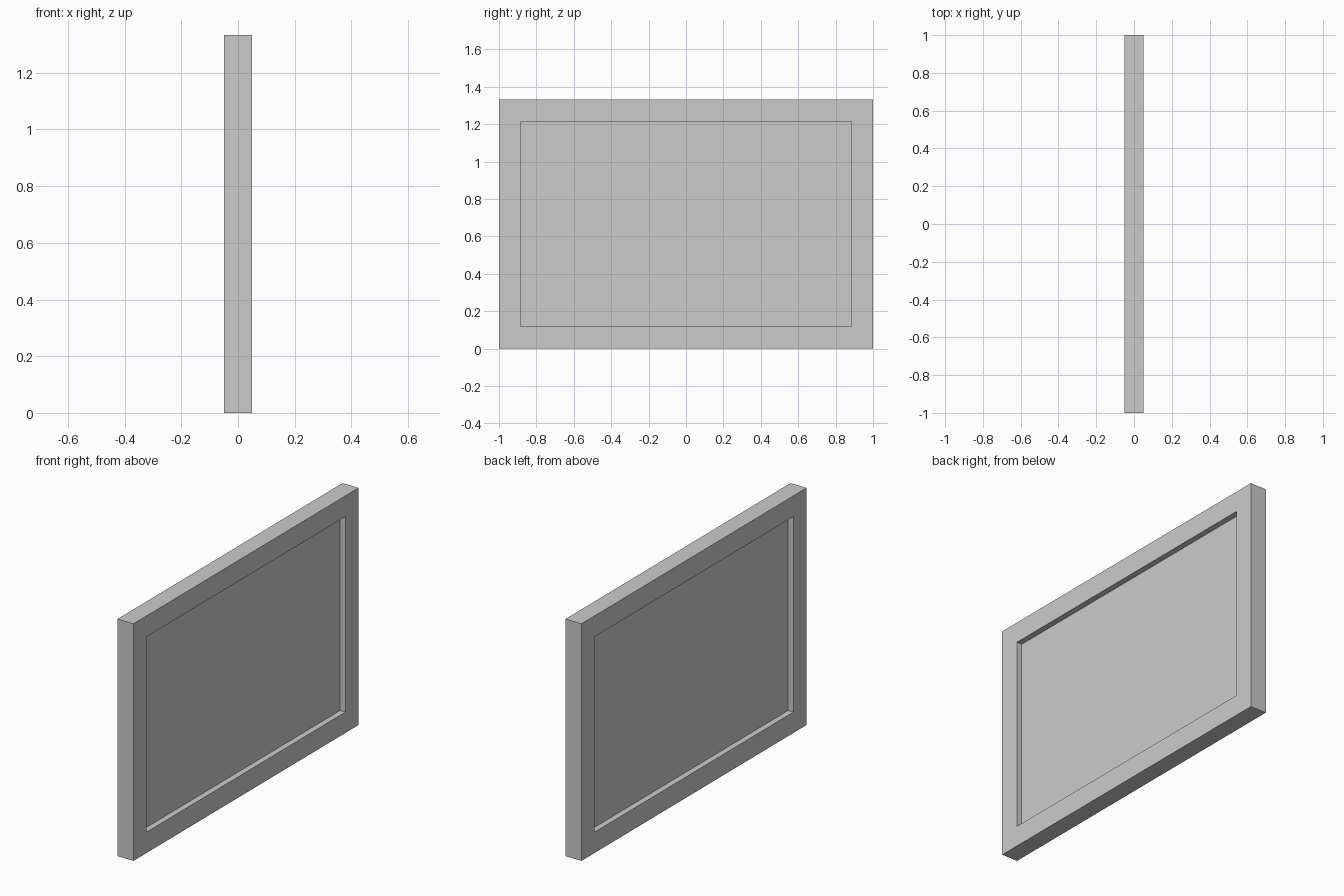
import bpy
import bmesh
from mathutils import Matrix

cube = bpy.data.objects.get("Cube")
if cube:
    bpy.data.objects.remove(cube, do_unlink=True)

THICKNESS, WIDTH, HEIGHT = 0.1, 2.0, 1.333
BORDER, RECESS = 0.166, 0.033

# Plain grey finish
grey = bpy.data.materials.new("plain grey")
grey.use_nodes = True
colour = (0.6, 0.6, 0.6, 1)
grey.diffuse_color = colour
grey.node_tree.nodes["Principled BSDF"].inputs["Base Color"].default_value = colour

# Upright slab standing on the ground
bm = bmesh.new()
slab = Matrix.Translation((0, 0, HEIGHT / 2)) @ Matrix.Diagonal((THICKNESS, WIDTH, HEIGHT, 1))
bmesh.ops.create_cube(bm, size=1, matrix=slab)
bm.normal_update()

# Sunken rectangular panel on both broad sides, with straight walls
for face in [f for f in bm.faces if abs(f.normal.x) > 0.9]:
    inward = -face.normal.copy()
    bmesh.ops.inset_region(bm, faces=[face], thickness=BORDER)
    bmesh.ops.inset_region(bm, faces=[face], thickness=0)
    bmesh.ops.translate(bm, verts=face.verts, vec=inward * RECESS)

bmesh.ops.recalc_face_normals(bm, faces=bm.faces)
mesh = bpy.data.meshes.new("framed_panel")
bm.to_mesh(mesh)
bm.free()
mesh.materials.append(grey)
panel = bpy.data.objects.new("framed_panel", mesh)
bpy.context.collection.objects.link(panel)
